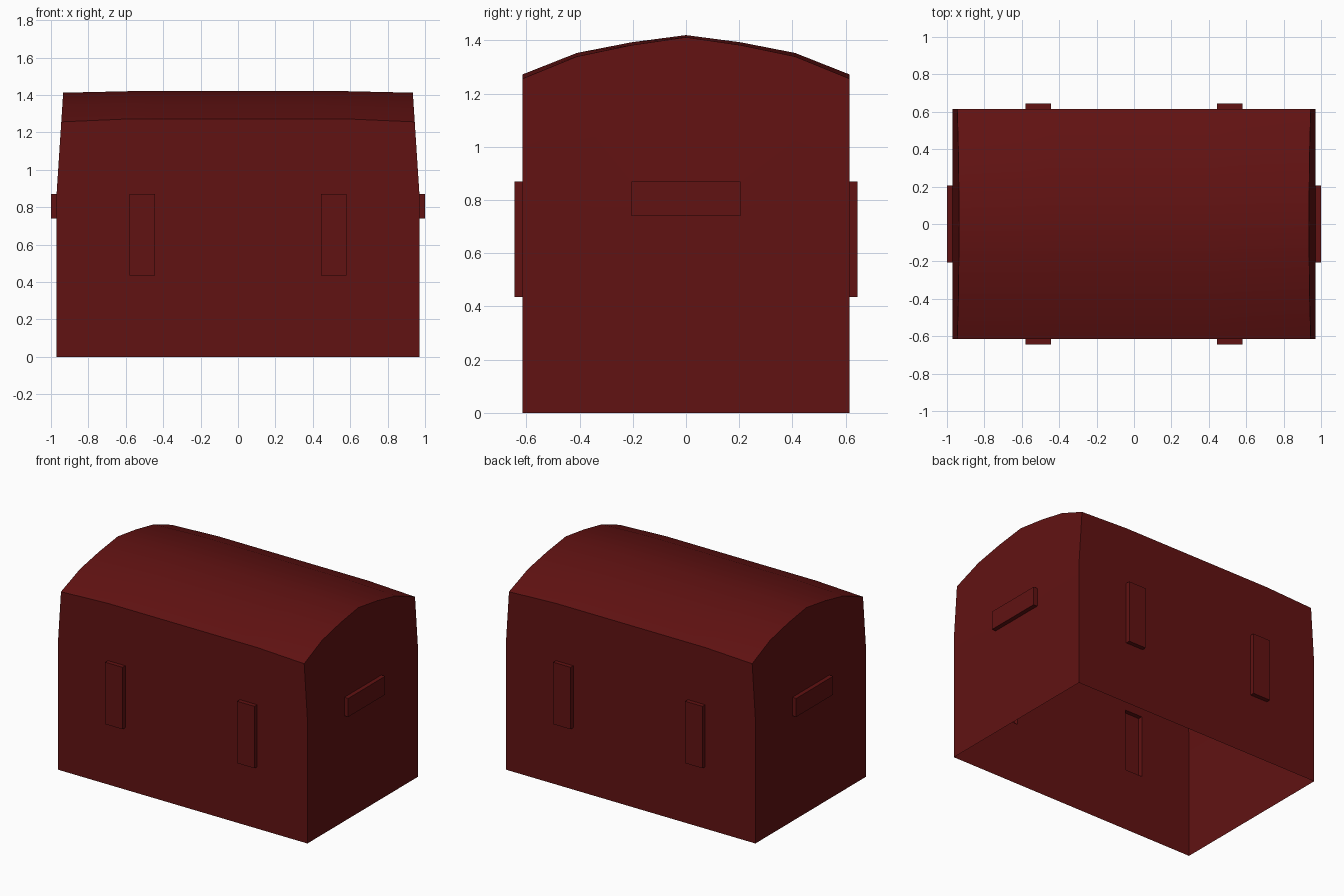
import bpy, bmesh
from mathutils import Vector

if "Cube" in bpy.data.objects:
    bpy.data.objects.remove(bpy.data.objects["Cube"])

XS = [-0.97, -0.58, -0.445, 0.445, 0.58, 0.97]
YS = [-0.615, -0.41, -0.205, 0, 0.205, 0.41, 0.615]
ROWS = [0, 0.435, 0.74, 0.87, None]            # None = roof line
CROWN = {0: 1.42, 0.205: 1.393, 0.41: 1.353, 0.615: 1.272}


def point(x, y, z):
    """Point on the shell; the ends lean inward above the handles."""
    if z is None:
        z = CROWN[abs(y)]
        if abs(x) > 0.9:
            z -= 0.008 + 0.008 * abs(y) / 0.615
    if abs(x) > 0.9 and z > 0.87:
        x -= (0.065 if x > 0 else -0.065) * (z - 0.87)
    return Vector((x, y, z))


bm = bmesh.new()


def panel(us, vs, fn):
    grid = [[bm.verts.new(fn(u, v)) for v in vs] for u in us]
    for a, b in zip(grid, grid[1:]):
        for j in range(len(vs) - 1):
            bm.faces.new((a[j], b[j], b[j + 1], a[j + 1]))


def push_out(test, offset):
    """Raise the chosen wall cells outward as a hollow handle block."""
    old = [f for f in bm.faces if test(f.calc_center_median())]
    out = bmesh.ops.extrude_face_region(bm, geom=old)["geom"]
    verts = [g for g in out if isinstance(g, bmesh.types.BMVert)]
    bmesh.ops.translate(bm, vec=offset, verts=verts)
    left = [f for f in old if f.is_valid]
    if left:
        bmesh.ops.delete(bm, geom=left, context='FACES')


# Long walls, end walls and curved lid; the underside is open
for s in (-1, 1):
    panel(XS, ROWS, lambda x, z: point(x, s * 0.615, z))
    panel(YS, ROWS, lambda y, z: point(s * 0.97, y, z))
panel(XS, YS, lambda x, y: point(x, y, None))
bmesh.ops.remove_doubles(bm, verts=bm.verts, dist=0.0005)
bmesh.ops.recalc_face_normals(bm, faces=bm.faces)

# Straps on the long walls, handles on the ends
for s in (-1, 1):
    push_out(lambda c: s * c.y > 0.61 and 0.445 < abs(c.x) < 0.58
             and 0.435 < c.z < 0.87, (0, s * 0.03, 0))
    push_out(lambda c: s * c.x > 0.965 and abs(c.y) < 0.205
             and 0.74 < c.z < 0.87, (s * 0.03, 0, 0))
bmesh.ops.recalc_face_normals(bm, faces=bm.faces)

mesh = bpy.data.meshes.new("chest_shell")
bm.to_mesh(mesh)
bm.free()
shell = bpy.data.objects.new("chest_shell", mesh)
bpy.context.collection.objects.link(shell)

red = bpy.data.materials.new("dark_red")
red.diffuse_color = (0.12, 0.006, 0.006, 1)
red.use_nodes = True
red.node_tree.nodes["Principled BSDF"].inputs["Base Color"].default_value = red.diffuse_color
mesh.materials.append(red)

# Smooth lid curve, crisp wall edges
bpy.context.view_layer.objects.active = shell
shell.select_set(True)
bpy.ops.object.shade_smooth_by_angle(angle=0.52)
